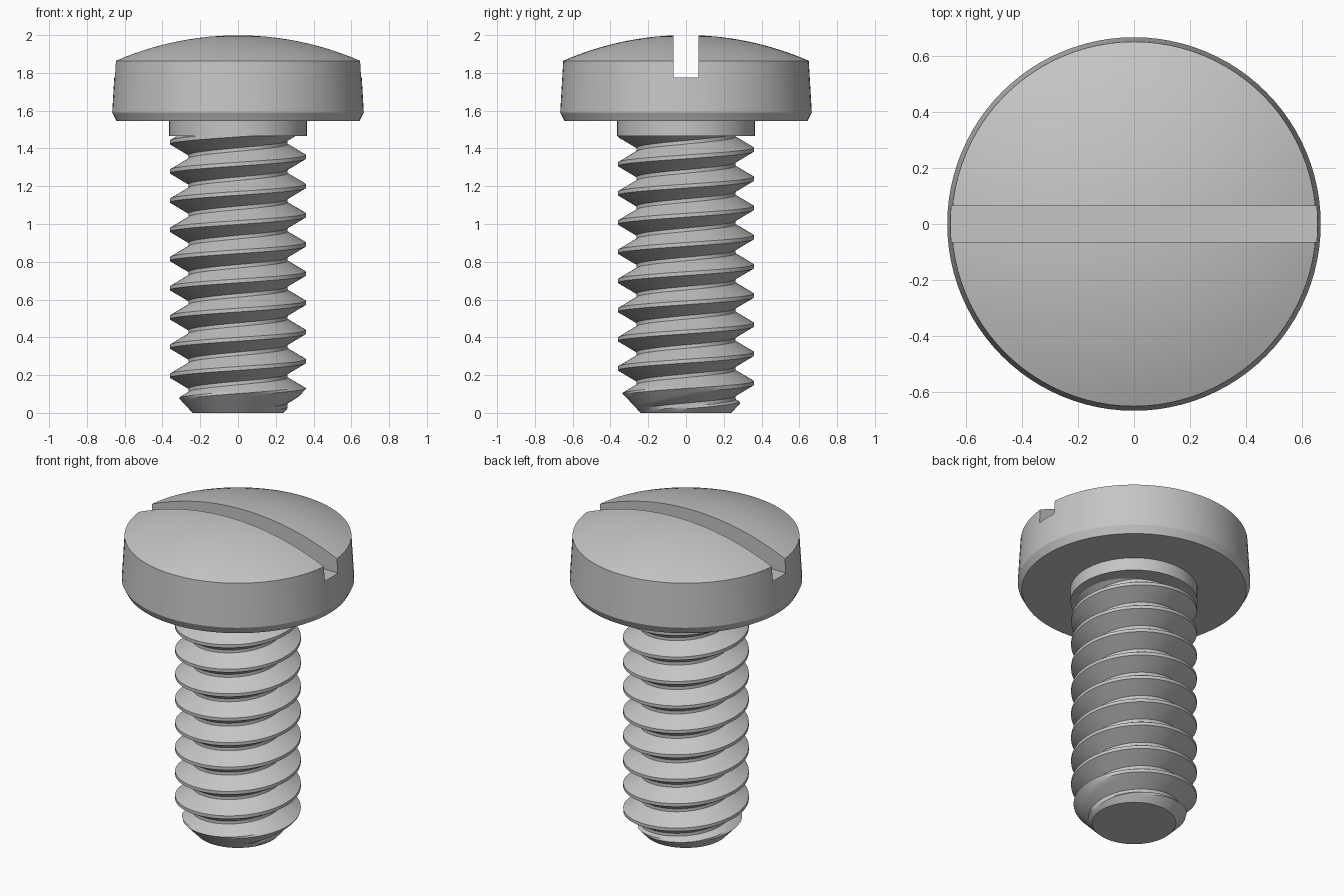
import bpy, bmesh, math

cube = bpy.data.objects.get("Cube")
if cube:
    bpy.data.objects.remove(cube, do_unlink=True)

# One plain steel colour
steel = bpy.data.materials.new("steel grey")
steel.use_nodes = True
GREY = (0.56, 0.56, 0.56, 1.0)
steel.diffuse_color = GREY
for node in steel.node_tree.nodes:
    if node.type == 'BSDF_PRINCIPLED':
        node.inputs["Base Color"].default_value = GREY

SEG = 96  # divisions around the axis


def make_object(name, bm):
    bmesh.ops.remove_doubles(bm, verts=bm.verts, dist=1e-5)
    bmesh.ops.recalc_face_normals(bm, faces=bm.faces)
    mesh = bpy.data.meshes.new(name)
    bm.to_mesh(mesh)
    bm.free()
    mesh.materials.append(steel)
    obj = bpy.data.objects.new(name, mesh)
    bpy.context.collection.objects.link(obj)
    return obj


def select_only(obj):
    bpy.ops.object.select_all(action='DESELECT')
    obj.select_set(True)
    bpy.context.view_layer.objects.active = obj


def lathe(name, profile):
    """Revolve (radius, height) points about the z axis."""
    bm = bmesh.new()
    verts = [bm.verts.new((r, 0, z)) for r, z in profile]
    edges = [bm.edges.new(pair) for pair in zip(verts, verts[1:])]
    bmesh.ops.spin(bm, geom=verts + edges, cent=(0, 0, 0), axis=(0, 0, 1),
                   angle=2 * math.pi, steps=SEG, use_duplicate=False)
    return make_object(name, bm)


# Head: chamfered foot, slightly tapered side, domed top
RIM_R, RIM_Z, TOP = 0.65, 1.864, 2.0
sag = TOP - RIM_Z
dome_r = (RIM_R ** 2 + sag ** 2) / (2 * sag)
half_arc = math.asin(RIM_R / dome_r)
profile = [(0, 1.545), (0.643, 1.545), (0.666, 1.59)]
for i in range(13):
    a = half_arc * (1 - i / 12)
    profile.append((dome_r * math.sin(a), TOP - dome_r * (1 - math.cos(a))))
head = lathe("head", profile)

# Straight driver slot cut across the head
bm = bmesh.new()
bmesh.ops.create_cube(bm, size=1)
for v in bm.verts:
    v.co = (v.co.x * 3, v.co.y * 0.13, 1.775 + (v.co.z + 0.5) * 0.5)
cutter = make_object("slot_cutter", bm)
cutter.hide_render = True
cut = head.modifiers.new("slot", 'BOOLEAN')
cut.operation, cut.solver, cut.object = 'DIFFERENCE', 'EXACT', cutter
select_only(head)
bpy.ops.object.modifier_apply(modifier=cut.name)
bpy.data.objects.remove(cutter, do_unlink=True)

# Plain shoulder under the head
shoulder = lathe("shoulder", [(0, 1.465), (0.364, 1.465), (0.364, 1.55), (0, 1.55)])

# Right-hand thread with flat crests and roots and a conical tip
PITCH, CREST_Z = 0.1545, 0.274
CREST_R, ROOT_R = 0.36, 0.262
CREST_HALF, FLANK = 0.01, 0.058
Z_MIN, Z_MAX = 0.0, 1.48


def thread_radius(t, z):
    u = (z - CREST_Z) / PITCH - t / (2 * math.pi)
    d = abs(u - round(u)) * PITCH
    k = min(max((d - CREST_HALF) / FLANK, 0), 1)
    return min(CREST_R - k * (CREST_R - ROOT_R), 0.24 + 0.94 * z)


# Rows follow the helix: crest edges, flank steps and root edges
STEPS = 5
side = [CREST_HALF + FLANK * i / STEPS for i in range(STEPS + 1)]
offsets = [-d for d in reversed(side)] + side
rows = [CREST_Z + PITCH * k + o for k in range(-4, 10) for o in offsets]

bm = bmesh.new()
grid = []
for i in range(SEG + 1):
    t = 2 * math.pi * i / SEG
    column = []
    for s in rows:
        z = min(max(s + PITCH * i / SEG, Z_MIN), Z_MAX)
        r = thread_radius(t, z)
        column.append(bm.verts.new((r * math.cos(t), r * math.sin(t), z)))
    grid.append(column)
for a, b in zip(grid, grid[1:]):
    for j in range(len(rows) - 1):
        quad = (a[j], b[j], b[j + 1], a[j + 1])
        heights = [v.co.z for v in quad]
        if max(heights) > Z_MIN + 1e-6 and min(heights) < Z_MAX - 1e-6:
            bm.faces.new(quad)
bmesh.ops.remove_doubles(bm, verts=bm.verts, dist=1e-5)
bmesh.ops.delete(bm, geom=[v for v in bm.verts if not v.link_faces], context='VERTS')
bmesh.ops.holes_fill(bm, edges=[e for e in bm.edges if e.is_boundary], sides=0)
shank = make_object("threaded_shank", bm)

# Smooth round surfaces, crisp corners
for obj in (head, shoulder, shank):
    select_only(obj)
    bpy.ops.object.shade_smooth_by_angle(angle=math.radians(25))
